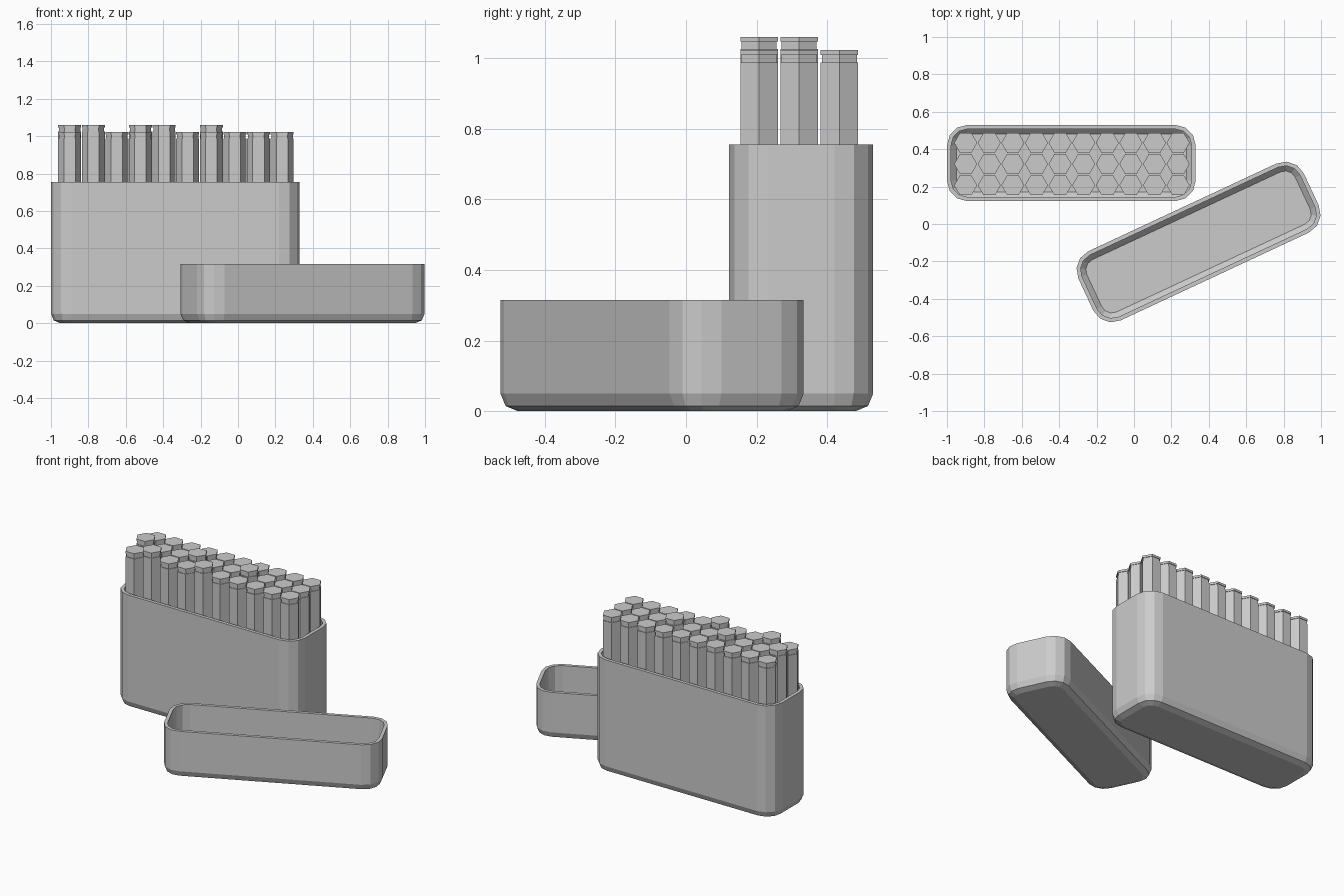
import bpy, bmesh, math
from mathutils import Vector

cube = bpy.data.objects.get("Cube")
if cube:
    bpy.data.objects.remove(cube, do_unlink=True)

gray = bpy.data.materials.new("plain gray")
gray.use_nodes = True
gray.diffuse_color = (0.6, 0.6, 0.6, 1)
gray.node_tree.nodes["Principled BSDF"].inputs["Base Color"].default_value = (0.6, 0.6, 0.6, 1)

LENGTH, DEPTH, CORNER, BEVEL, WALL = 1.33, 0.408, 0.11, 0.05, 0.022


def rounded_outline(inset, z):
    """Rounded rectangle with three segments per corner."""
    radius = CORNER - inset
    points = []
    for quarter, (sx, sy) in enumerate([(1, 1), (-1, 1), (-1, -1), (1, -1)]):
        for step in range(4):
            a = math.radians(90 * quarter + 30 * step)
            points.append((sx * (LENGTH / 2 - CORNER) + radius * math.cos(a),
                           sy * (DEPTH / 2 - CORNER) + radius * math.sin(a), z))
    return points


def hexagon(radius, z):
    return [(radius * math.cos(k * math.pi / 3), radius * math.sin(k * math.pi / 3), z)
            for k in range(6)]


def loft(name, outlines, location, angle=0):
    """Joins stacked outlines into a closed solid."""
    bm = bmesh.new()
    rings = [[bm.verts.new(p) for p in outline] for outline in outlines]
    for low, high in zip(rings, rings[1:]):
        for i in range(len(low)):
            j = (i + 1) % len(low)
            bm.faces.new((low[i], low[j], high[j], high[i]))
    bm.faces.new(rings[0][::-1])
    bm.faces.new(rings[-1])
    bmesh.ops.recalc_face_normals(bm, faces=bm.faces)
    mesh = bpy.data.meshes.new(name)
    bm.to_mesh(mesh)
    bm.free()
    mesh.materials.append(gray)
    obj = bpy.data.objects.new(name, mesh)
    obj.location = Vector(location)
    obj.rotation_euler.z = angle
    bpy.context.collection.objects.link(obj)
    return obj


def open_case(name, height, location, angle=0):
    """Thin-walled tray with a rounded bottom edge."""
    outlines = []
    for step in range(3):
        a = math.radians(45 * step)
        outlines.append(rounded_outline(BEVEL * (1 - math.sin(a)), BEVEL * (1 - math.cos(a))))
    outlines += [rounded_outline(0, height), rounded_outline(WALL, height),
                 rounded_outline(WALL, BEVEL), rounded_outline(BEVEL, WALL)]
    return loft(name, outlines, location, angle)


# Case body and the lid lying beside it
open_case("case_body", 0.755, (-0.335, 0.326, 0))
open_case("case_lid", 0.315, (0.345, -0.096, 0), math.radians(25))

# Hexagonal sticks: three rows of ten, some raised, each with a grooved cap
RAISED = {(1, 0), (4, 0), (0, 1), (3, 1), (6, 1)}
R = 0.0615
for row in range(3):
    for col in range(10):
        top = 1.06 if (col, row) in RAISED else 1.022
        profile = [(R, WALL), (R, top - 0.035), (R * 0.93, top - 0.035),
                   (R * 0.93, top - 0.014), (R, top - 0.014), (R, top)]
        loft(f"stick_{row + 1}_{col + 1}", [hexagon(r, z) for r, z in profile],
             (-0.9 + 0.1262 * col, 0.207 + 0.1135 * row, 0))
